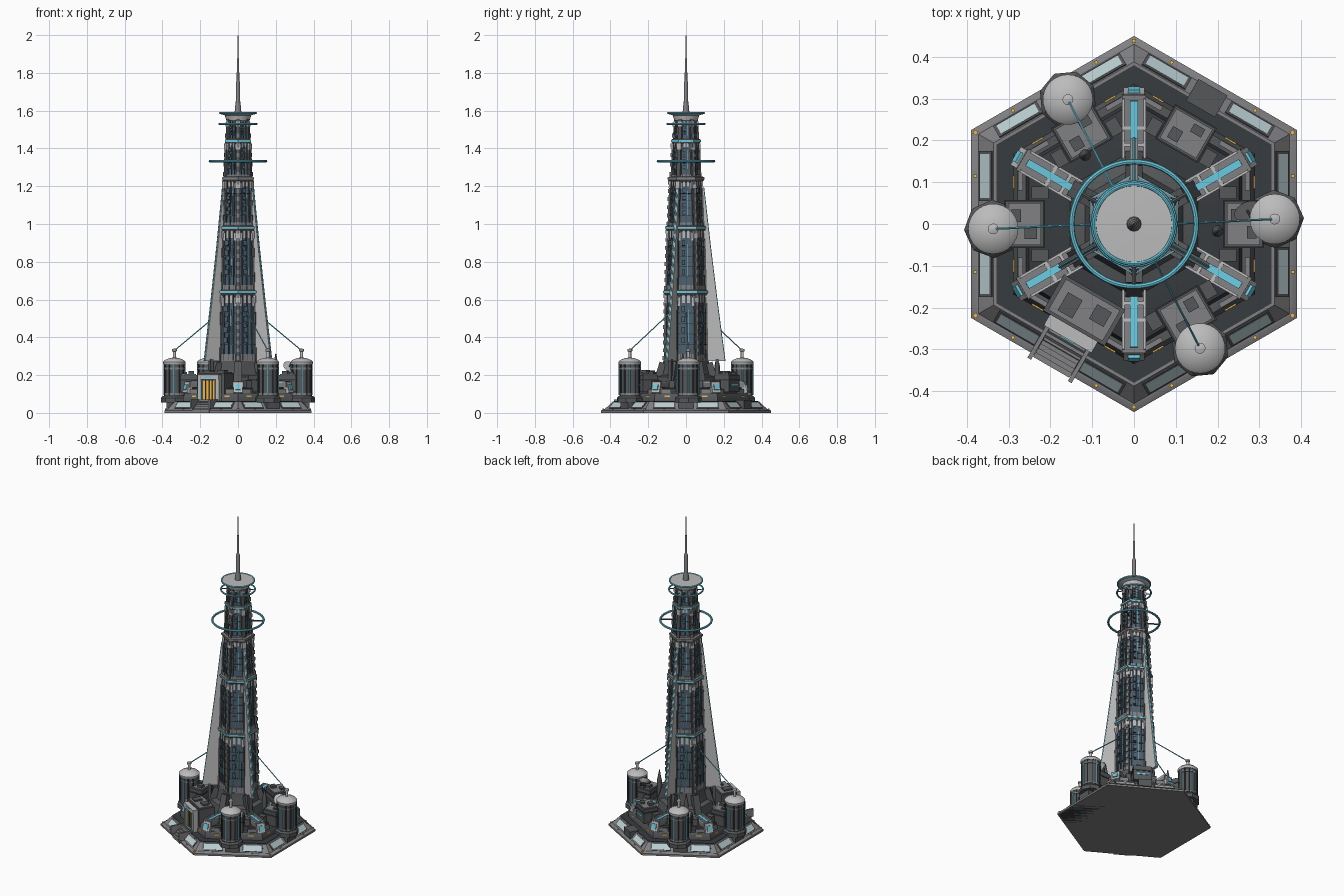
import bpy, bmesh
from math import sin, cos, pi, radians, atan2
from mathutils import Matrix, Vector

if "Cube" in bpy.data.objects:
    bpy.data.objects.remove(bpy.data.objects["Cube"])

COL = dict(black=(.04, .045, .05), dark=(.09, .095, .1), mid=(.22, .22, .23), light=(.5, .5, .5),
           glass=(.07, .12, .17), pane=(.5, .62, .65), cyan=(.15, .6, .75), orange=(.9, .5, .08))
MATS = {}
for k, c in COL.items():
    MATS[k] = bpy.data.materials.new(k)
    MATS[k].diffuse_color = (*c, 1)
parts = {}


def part(name, col):
    if name not in parts:
        parts[name] = (bmesh.new(), col)
    return parts[name][0]


def box(name, col, ang, pos, size, tilt=0):
    """Box placed radially: pos = (radius, sideways, z), leaning inward by tilt."""
    m = (Matrix.Rotation(radians(ang), 4, 'Z') @ Matrix.Translation(pos)
         @ Matrix.Rotation(-tilt, 4, 'Y') @ Matrix.Diagonal((*size, 1)))
    bmesh.ops.create_cube(part(name, col), size=1, matrix=m)


def lathe(name, col, prof, n=6, at=(0, 0), phase=90, closed=False):
    bm = part(name, col)
    rings = [[bm.verts.new((at[0] + r * cos(radians(phase) + 2 * pi * i / n),
                            at[1] + r * sin(radians(phase) + 2 * pi * i / n), z))
              for i in range(n)] for r, z in prof]
    for a, b in zip(rings, rings[1:] + (rings[:1] if closed else [])):
        for i in range(n):
            j = (i + 1) % n
            bm.faces.new((a[i], a[j], b[j], b[i]))
    if not closed:
        bm.faces.new(rings[0][::-1])
        bm.faces.new(rings[-1])


def hoop(name, col, R, z, r, n=48):
    lathe(name, col, [(R + r * cos(a * pi / 4), z + r * sin(a * pi / 4)) for a in range(8)], n, closed=True)


def rod(name, col, a, b, r0, r1=None, n=8):
    a, b = Vector(a), Vector(b)
    d = b - a
    m = Matrix.Translation((a + b) / 2) @ d.to_track_quat('Z', 'Y').to_matrix().to_4x4()
    bmesh.ops.create_cone(part(name, col), cap_ends=True, segments=n, radius1=r0,
                          radius2=r0 if r1 is None else r1, depth=d.length, matrix=m)


def polar(ang, r, z, t=0):
    a = radians(ang)
    return Vector((r * cos(a) - t * sin(a), r * sin(a) + t * cos(a), z))


FACES = range(0, 360, 60)
CORNERS = range(30, 390, 60)

# Stepped hexagonal base
lathe('base_plinth', 'mid', [(.45, 0), (.45, .012), (.435, .02), (.43, .02), (.388, .06), (.38, .06)])
lathe('base_underside', 'black', [(.44, -.0), (.44, .003)])
lathe('lower_deck', 'black', [(.38, .05), (.38, .063), (.335, .063)])
lathe('middle_tier', 'dark', [(.335, .06), (.335, .085), (.322, .105), (.30, .105)])
lathe('upper_tier', 'black', [(.30, .10), (.29, .13), (.24, .14), (.17, .14)])
lathe('tower_pedestal', 'dark', [(.18, .13), (.165, .19), (.135, .20), (.125, .24), (.12, .275), (.1, .275)])
slope = atan2(.036, .04)
for f in FACES:
    for s in (-1, 1):
        box('slope_panels', 'pane', f, (.355, s * .115, .041), (.006, .105, .034), slope)
        box('slope_frames', 'dark', f, (.354, s * .115, .041), (.006, .12, .044), slope)
        box('wall_lights', 'orange', f, (.287, s * .10, .088), (.006, .03, .008))
        box('deck_lights', 'orange', f, (.38, s * .115, .021), (.008, .008, .006))
        box('tier_rails', 'mid', f, (.272, s * .115, .116), (.012, .07, .02))
    if f != 240:
        box('slope_buttress', 'dark', f, (.348, 0, .045), (.06, .08, .045))

# Radiating ribs at the corners
for c in CORNERS:
    box('ribs', 'mid', c, (.215, 0, .145), (.19, .058, .03), .06 - .0)
    box('rib_strips', 'cyan', c, (.22, 0, .162), (.15, .018, .006), .06)
    for s in (-1, 1):
        box('rib_side_rails', 'light', c, (.21, s * .026, .16), (.18, .006, .01), .06)
    for r in (.15, .19, .23, .27):
        box('rib_joints', 'light', c, (r, 0, .157), (.008, .05, .012), .06)
    box('rib_ends', 'light', c, (.307, 0, .13), (.025, .05, .055), .3)
    box('rib_end_lights', 'cyan', c, (.318, 0, .135), (.014, .028, .03), .3)
    box('corner_lights', 'orange', c, (.438, 0, .02), (.01, .01, .008))
    box('pedestal_buttress', 'dark', c, (.13, 0, .2), (.06, .04, .13), .3)

# Equipment housings in the bays
for f in FACES:
    if f == 240:
        continue
    r = .262 if f in (0, 180) else .25
    box('housings', 'dark', f, (r, 0, .155), (.09, .11, .09))
    box('housing_roofs', 'mid', f, (r, 0, .203), (.08, .10, .008))
    box('housing_trim', 'black', f, (r, 0, .175), (.096, .116, .008))
    box('roof_units', 'dark', f, (r - .015, .022, .212), (.03, .028, .02))
    box('roof_units', 'dark', f, (r + .02, -.02, .21), (.022, .03, .015))
    box('housing_windows', 'cyan', f, (r + .046, 0, .15), (.004, .07, .008))
    for s in (-1, 1):
        box('side_lockers', 'dark', f, (.225, s * .075, .15), (.04, .03, .045))

# Gate building, door and stairs
G = 240
box('gate_house', 'dark', G, (.238, 0, .155), (.1, .17, .11))
box('gate_roof', 'mid', G, (.238, 0, .212), (.085, .15, .008))
box('roof_units', 'dark', G, (.23, .04, .22), (.04, .04, .014))
box('roof_units', 'dark', G, (.245, -.035, .22), (.05, .04, .01))
for s in (-1, 1):
    box('gate_posts', 'light', G, (.298, s * .055, .13), (.035, .022, .14))
    box('gate_glow', 'cyan', G, (.317, s * .042, .12), (.004, .005, .1))
    box('stair_walls', 'mid', G, (.352, s * .056, .047), (.105, .01, .05), -.0)
box('gate_lintel', 'light', G, (.298, 0, .19), (.04, .13, .025))
box('gate_sign_panel', 'cyan', G, (.319, 0, .19), (.004, .04, .012))
box('gate_door', 'orange', G, (.295, 0, .12), (.025, .08, .11))
for t in (-.02, 0, .02):
    box('door_bars', 'dark', G, (.309, t, .12), (.004, .004, .11))
for i in range(7):
    h = .072 - i * .009
    box('stairs', 'light' if i % 2 else 'mid', G, (.318 + i * .012, 0, h / 2), (.012, .1, h))

# Storage tanks with guy cables
for a, cab in ((118, 120), (182, 180), (2, 0), (298, 300)):
    p = polar(a, .337, 0)
    xy = (p.x, p.y)
    lathe('tank_footings', 'dark', [(.07, .055), (.07, .08), (.06, .09)], 8, xy, a)
    lathe('tanks', 'dark', [(.054, .08), (.054, .262), (.05, .265)], 32, xy)
    lathe('tank_caps', 'light', [(.057, .255), (.06, .26), (.06, .27), (.05, .28), (.025, .29), (.012, .292)], 32, xy)
    lathe('tank_masts', 'light', [(.008, .285), (.008, .325), (.013, .327), (.013, .337), (.004, .34)], 12, xy)
    for z in (.1, .235):
        hoop_r = [(.053, z - .004), (.058, z - .004), (.058, z + .004), (.053, z + .004)]
        lathe('tank_bands', 'cyan' if z > .2 else 'mid', hoop_r, 32, xy, closed=True)
    for i in range(12):
        q = p + polar(30 * i, .055, 0)
        rod('tank_ribs' if i % 3 else 'tank_lights', 'black' if i % 3 else 'cyan',
            (q.x, q.y, .095), (q.x, q.y, .255), .004, n=6)
    rod('guy_cables', 'cyan', (p.x, p.y, .33), polar(cab, .085, .54), .003, n=6)

# Tapering tower in four storeys
SEC = [(.27, .64, .112, .106), (.64, .98, .104, .096), (.98, 1.24, .092, .082),
       (1.24, 1.44, .076, .068), (1.44, 1.555, .064, .058)]
for k, (z0, z1, r0, r1) in enumerate(SEC):
    lathe('tower_core', 'glass', [(r0, z0), (r1, z1)])
    h, K = z1 - z0, cos(pi / 6)
    tl = atan2((r0 - r1) * K, h)
    for f in FACES:
        def panel(name, col, u, t, hh, w, d):
            r = (r0 + (r1 - r0) * u) * K
            box(name, col, f, (r, t * r, z0 + u * h), (d, w * r, hh * h), tl)
        for t in (-.3, 0, .3):
            panel('mullions', 'dark', .5, t, .96, .05, .014)
        for t in (-.42, -.15, .15, .42):
            panel('bright_panels', 'light', .9 if t * t < .1 else .86, t, .12, .17, .01)
        panel('lower_panels', 'mid', .06, 0, .1, .9, .012)
        panel('window_strips', 'cyan', .5, .12, .5, .03, .009)
        for u in (.25, .4, .55, .7):
            panel('floor_lines', 'black', u, 0, .015, 1.0, .008)
            panel('bay_units', 'glass', u + .06, -.15, .08, .2, .022)
    for c in CORNERS:
        tc = atan2(r0 - r1, h)
        box('corner_pilasters', 'dark', c, ((r0 + r1) / 2 - .003, 0, (z0 + z1) / 2), (.018, .022, h), tc)
        if c % 120 == 30:
            n = int(h / .04)
            for i in range(n):
                u = (i + .5) / n
                box('pilaster_fittings', 'mid', c, (r0 + (r1 - r0) * u + .005, 0, z0 + u * h), (.014, .014, .02))
        box('corner_blocks', 'light', c, (r1, 0, z1 - .05 * h - .02), (.018, .026, .06 * h + .02), tc)
# Flanges between storeys
for z, R, col in ((.64, .122, 'cyan'), (.98, .112, 'cyan'), (1.24, .098, 'mid'), (1.44, .08, 'cyan')):
    lathe('flanges', 'mid', [(R - .02, z - .025), (R - .003, z - .008), (R - .003, z + .008), (R - .02, z + .014)])
    lathe('flange_trim_' + col, col, [(R - .008, z - .005), (R, z - .005), (R, z + .005), (R - .008, z + .005)], closed=True)

# Three swept fins with glowing edges and support posts
PROF = [(.205, .275), (.165, .58), (.128, .88), (.093, 1.19)]
for c in (90, 210, 330):
    bm = part('fins', 'light')
    pr = PROF + [(.07, 1.19), (.08, .275)]
    sides = [[bm.verts.new(polar(c, r, z, t)) for r, z in pr] for t in (-.009, .009)]
    bm.faces.new(sides[0])
    bm.faces.new(sides[1][::-1])
    for i in range(len(pr)):
        j = (i + 1) % len(pr)
        bm.faces.new((sides[0][i], sides[1][i], sides[1][j], sides[0][j]))
    for a, b in zip(PROF, PROF[1:]):
        rod('fin_edges', 'cyan', polar(c, *a), polar(c, *b), .004, n=6)
    box('fin_posts', 'dark', c, (.165, 0, .215), (.02, .02, .14))

# Crown, halo rings and spire
lathe('crown', 'light', [(.05, 1.54), (.062, 1.55), (.07, 1.575), (.092, 1.582), (.092, 1.59), (.02, 1.592)], 48)
hoop('top_ring', 'cyan', .095, 1.588, .005)
hoop('upper_ring', 'cyan', .099, 1.53, .005)
hoop('halo_ring', 'cyan', .149, 1.333, .0065, 64)
for c in CORNERS:
    rod('ring_spokes', 'dark', polar(c, .055, 1.53), polar(c, .098, 1.53), .003, n=6)
    if c % 120 == 30:
        rod('ring_spokes', 'dark', polar(c, .06, 1.333), polar(c, .148, 1.333), .005, n=6)
lathe('spire', 'mid', [(.018, 1.585), (.016, 1.62), (.012, 1.64), (.011, 1.75), (.007, 1.76),
                       (.006, 1.87), (.003, 1.88), (.002, 1.99), (.001, 2.0)], 12)

# Dish and small beacons
dish = Vector((.265, .045, .235))
aim = Vector((.3, -.6, .5)).normalized()
rod('dish_stand', 'dark', (.265, .045, .19), dish, .007)
rod('dish', 'light', dish, dish + aim * .018, .012, .034, 24)
rod('dish_feed', 'dark', dish, dish + aim * .05, .003)
for x, y in ((.2, -.017), (-.117, .165)):
    lathe('beacons', 'dark', [(.014, .13), (.014, .25), (.01, .27), (.002, .315)], 12, (x, y))

# Turn every collected part into an object
for name, (bm, col) in parts.items():
    bmesh.ops.recalc_face_normals(bm, faces=bm.faces)
    me = bpy.data.meshes.new(name)
    bm.to_mesh(me)
    bm.free()
    me.materials.append(MATS[col])
    me.shade_smooth()
    me.set_sharp_from_angle(angle=radians(32))
    bpy.context.collection.objects.link(bpy.data.objects.new(name, me))

for m in bpy.data.materials:
    if m.users and not m.is_grease_pencil:
        m.use_nodes = True
        m.node_tree.nodes["Principled BSDF"].inputs["Base Color"].default_value = m.diffuse_color
